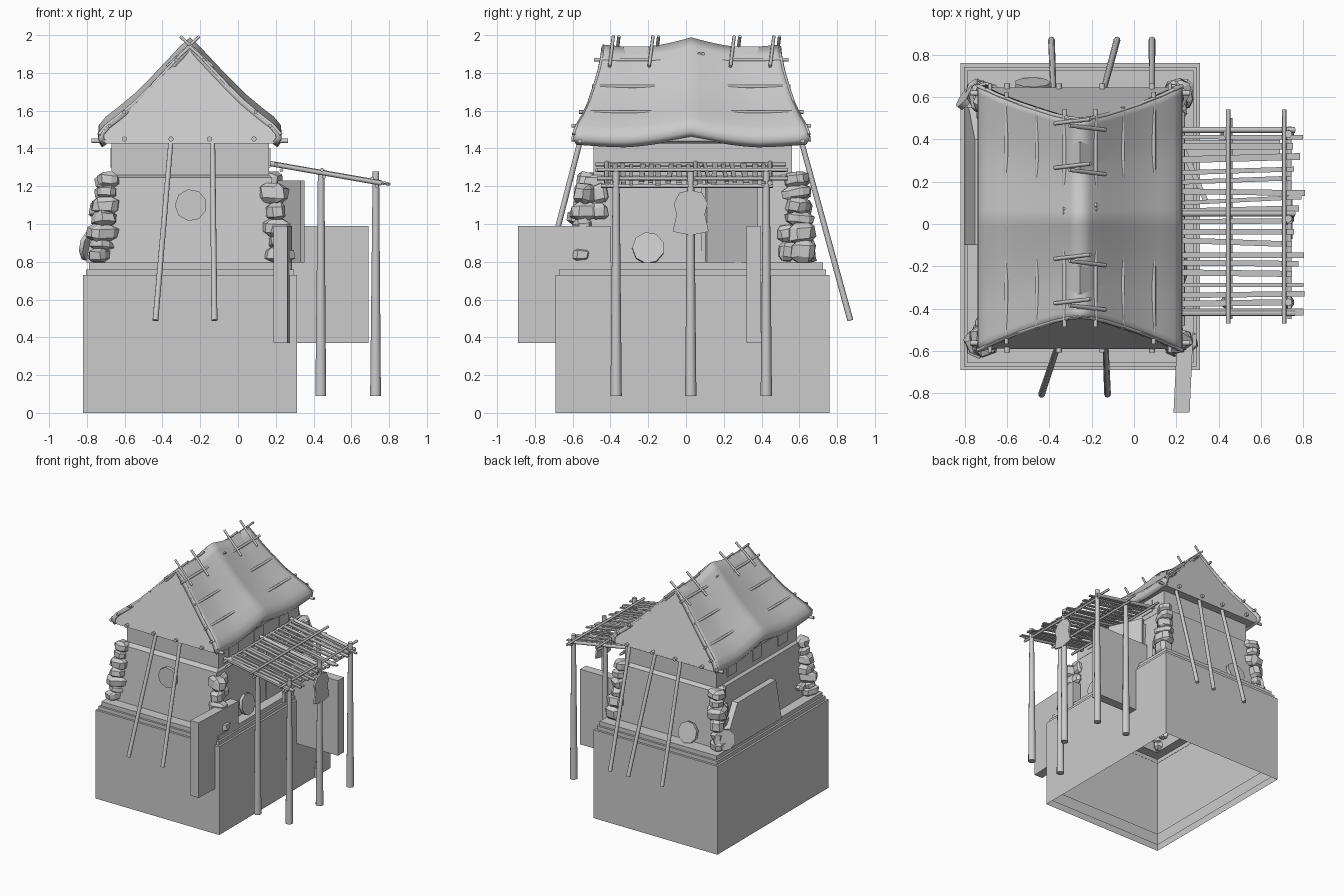
import bpy, bmesh, math, random
from mathutils import Vector, Matrix

if "Cube" in bpy.data.objects:
    bpy.data.objects.remove(bpy.data.objects["Cube"])
random.seed(7)
CX, CY = -0.255, 0.028          # house centre


def mesh(name, verts, faces, smooth=False):
    me = bpy.data.meshes.new(name)
    me.from_pydata([tuple(v) for v in verts], [], faces)
    bm = bmesh.new()
    bm.from_mesh(me)
    bmesh.ops.recalc_face_normals(bm, faces=bm.faces)
    bm.to_mesh(me)
    bm.free()
    for p in me.polygons:
        p.use_smooth = smooth
    ob = bpy.data.objects.new(name, me)
    bpy.context.collection.objects.link(ob)
    return ob


def loft(name, rings, caps=(True, True)):
    n = len(rings[0])
    v = [p for r in rings for p in r]
    f = [(k*n+i, k*n+(i+1) % n, (k+1)*n+(i+1) % n, (k+1)*n+i)
         for k in range(len(rings)-1) for i in range(n)]
    if caps[0]:
        f.append(tuple(range(n)))
    if caps[1]:
        f.append(tuple(range(len(v)-n, len(v))))
    return mesh(name, v, f)


def rect(x0, x1, y0, y1, z):
    return [(x0, y0, z), (x1, y0, z), (x1, y1, z), (x0, y1, z)]


def box(name, x0, x1, y0, y1, z0, z1):
    return loft(name, [rect(x0, x1, y0, y1, z0), rect(x0, x1, y0, y1, z1)])


def rod(name, a, b, r1, r2=None, n=8):
    a, b = Vector(a), Vector(b)
    q = (b-a).to_track_quat('Z', 'Y')
    r2 = r1 if r2 is None else r2
    ring = lambda c, r: [c + q @ Vector((r*math.cos(t), r*math.sin(t), 0))
                         for t in (2*math.pi*i/n for i in range(n))]
    ob = loft(name, [ring(a, r1), ring(b, r2)])
    caps = [set(p.vertices) for p in ob.data.polygons if len(p.vertices) > 4]
    for p in ob.data.polygons:
        p.use_smooth = len(p.vertices) == 4
    for e in ob.data.edges:
        e.use_edge_sharp = any(set(e.vertices) <= c for c in caps)
    return ob


def stone(name, c, s):
    bm = bmesh.new()
    bmesh.ops.create_cube(bm, size=1)
    bmesh.ops.bevel(bm, geom=bm.edges[:], offset=0.24, segments=1, affect='EDGES')
    m = Matrix.Translation(c) @ Matrix.Rotation(random.uniform(-.5, .5), 4, 'Z') \
        @ Matrix.Rotation(random.uniform(-.2, .2), 4, 'X') @ Matrix.Diagonal((*s, 1))
    for v in bm.verts:
        v.co = m @ (v.co + Vector([random.uniform(-.06, .06) for _ in range(3)]))
    me = bpy.data.meshes.new(name)
    bm.to_mesh(me)
    bm.free()
    bpy.context.collection.objects.link(bpy.data.objects.new(name, me))


# stepped plinth: nested open-bottomed shells
STEPS = [(0, 0, .73), (.016, .04, .76), (.031, .12, .795)]
for d, z0, z1 in STEPS:
    r = (-.82+d, .312-d, -.69+d*1.1, .76-d*1.1)
    loft("plinth_step", [rect(*r, z0), rect(*r, z1),
                         rect(r[0]+.017, r[1]-.017, r[2]+.018, r[3]-.018, z1)], (False, False))
loft("plinth_top", [rect(-.79, .28, -.655, .725, .795), rect(-.71, .2, -.57, .62, .795)], (False, False))
# battered lower wall and upper wall
loft("walls", [rect(-.71, .2, -.57, .62, .79), rect(-.69, .18, -.535, .595, 1.245),
               rect(-.67, .165, -.49, .56, 1.26), rect(-.67, .165, -.49, .56, 1.44)], (False, True))
# small shutters on the upper wall
for x in (-.67, .165):
    for y in (-.3, .03, .36):
        box("shutter", x-.006, x+.006, y-.06, y+.06, 1.3, 1.4)

# roof shell: half profile (half width, z, half length)
PROF = [(0, 1.95, .47), (.05, 1.905, .475), (.12, 1.83, .49), (.2, 1.745, .515), (.29, 1.655, .545),
        (.38, 1.58, .58), (.445, 1.53, .61), (.482, 1.485, .628), (.485, 1.45, .625), (.465, 1.42, .61)]
full = [(-w, z, l) for w, z, l in reversed(PROF)] + PROF[1:]
NY = 28


def roof_z(v):
    return .038*max(0, 1-abs(v)/.6)**1.3 - .015*math.sin(math.pi*min(1, abs(v)))


rv, rf = [], []
for j in range(NY+1):
    v = -1 + 2*j/NY
    for w, z, l in full:
        rv.append((CX+w, CY+v*l, z+roof_z(v)))
m = len(full)
for j in range(NY):
    for i in range(m-1):
        rf.append((j*m+i, j*m+i+1, (j+1)*m+i+1, (j+1)*m+i))
roof = mesh("thatch_roof", rv, rf, True)
if sum(p.normal.z for p in roof.data.polygons) < 0:
    roof.data.flip_normals()
so = roof.modifiers.new("thickness", 'SOLIDIFY')
so.thickness, so.offset = .03, -1

# sloping gable block under the roof, closed by a soffit
inner = [(w*.97, z-.01 if z > 1.44 else 1.425, l-.008) for w, z, l in full]
loft("gables", [[(CX+w, CY+s*l, z) for w, z, l in inner] for s in (-1, 1)])
for s in (-1, 1):
    for k in (-1, 1):
        # thin barge pole along the gable edge, stubs at the eave corners
        pts = [(CX+k*w, CY+s*(l-.004), z-.012) for w, z, l in PROF[:8]]
        for a, b in zip(pts, pts[1:]):
            rod("barge_pole", a, b, .01, n=6)
        rod("eave_stub", (CX+k*.4, CY+s*.59, 1.44), (CX+k*.52, CY+s*.59, 1.44), .012)
    for x in (-.6, -.355, -.15, .085):
        rod("log_end", (x, CY+s*.55, 1.45), (x, CY+s*.635, 1.45), .014)

# purlins lying mostly buried in the roof surface
for k in (-1, 1):
    for w, z, l in ((.073, 1.87, .515), (.203, 1.728, .525), (.348, 1.593, .595), (.425, 1.52, .635)):
        rod("purlin", (CX+k*w, CY-l, z), (CX+k*w, CY+l, z), .01)
# crossed sticks at the ridge, mostly sunk in the thatch
for y in (-.38, -.17, .26, .47):
    for k in (-1, 1):
        rod("ridge_stick", (CX-k*.12, y+k*.015-.01, 1.835), (CX+k*.05, y+k*.015+.01, 1.993), .009, n=6)
for y in (.05, .07):
    rod("ridge_peg", (CX-.08, y, 1.9), (CX+.08, y+.02, 1.9), .01, n=6)

# poles leaning against the gables
for x0, x1, s in ((-.355, -.437, -1), (-.135, -.125, -1), (.085, .085, 1), (-.15, -.08, 1), (-.38, -.39, 1)):
    yt, yb = (-.56, -.805) if s < 0 else (.61, .87)
    rod("leaning_pole", (x1, yb, .49), (x0, yt, 1.44), .016, .014)

# stacked corner stones
for sx in (-1, 1):
    for sy in (-1, 1):
        z = .8
        while z < 1.2:
            h = random.uniform(.05, .11)
            t = (z-.8)/.45
            c = (CX+sx*(.475-.05*t), CY+sy*(.59-.04*t), z+h/2)
            stone("corner_stone", c, (random.uniform(.09, .15), random.uniform(.09, .15), h*1.05))
            if random.random() < .4:
                stone("corner_stone", (c[0]-sx*.01, c[1]-sy*.08, c[2]), (.07, .09, h*.9))
            z += h*.94

# round shields: on the front wall, beside the door, and leaning at the back
for a, b in (((-.25, -.565, 1.1), (-.25, -.54, 1.1)), ((.235, -.2, .875), (.21, -.2, .87)),
             ((-.48, .67, .885), (-.48, .645, .878)), ((-.79, .62, .885), (-.77, .605, .88))):
    rod("round_shield", a, b, .085, n=9)
# hanging hide on the middle porch post
hide = [(0, 1.18), (.06, 1.165), (.09, 1.11), (.075, 1.05), (.095, .96), (.05, .95), (0, .94)]
hide = hide + [(-y, z) for y, z in hide[-2:0:-1]]
loft("hanging_hide", [[(x, .025+y, z) for y, z in hide] for x in (.735, .75)])

# slab leaning on the left wall
slab = [(.55, .795), (.55, .93), (.4, 1.1), (-.1, 1.1), (-.1, .795)]
loft("leaning_slab", [[(-.805+d+(z-.79)*.17, y, z) for y, z in slab] for d in (0, .05)])
# porch doorway and open door leaf
box("doorway", .17, .205, .08, .36, .795, 1.2)
loft("door_leaf", [[(.21, .37, z), (.33, .1, z), (.352, .11, z), (.235, .38, z)] for z in (.795, 1.23)])
# slabs at the front and under the porch
loft("front_slab", [[(.187, -.89, z), (.263, -.89, z), (.285, -.4, z), (.21, -.4, z)] for z in (.37, .99)])
box("porch_slab", .2, .69, .32, .397, .37, .99)

# porch frame
zr = lambda x: 1.315-(x-.2)*.175
for x, ys in ((.44, (-.37, .425)), (.73, (-.37, .025, .425))):
    for y in ys:
        top = zr(x)+(.015 if x < .5 else .055)
        rod("porch_post", (x-.002, y, .09), (x, y, top), .03, .018, 10)
for x, y0, y1, d in ((.2, -.48, .53, .0), (.23, -.48, .53, -.025), (.445, -.47, .54, .015),
                     (.455, -.45, .5, -.02), (.71, -.47, .54, .015), (.735, -.45, .46, -.02)):
    rod("porch_beam", (x, y0, zr(x)+d), (x, y1, zr(x)+d), .01)
for y in (-.42, .05, .445):
    rod("porch_rafter", (.17, y, zr(.17)), (.76, y, zr(.76)), .014)
# porch roof slats
for i in range(18):
    y = -.43+i*.049
    y0, y1 = y+random.uniform(-.015, .015), y+random.uniform(-.018, .018)
    x1, w = random.uniform(.74, .81), random.uniform(.009, .017)
    dz = random.uniform(-.004, .006)
    loft("porch_slat", [[(x, yy-w, zr(x)+dz-.005), (x, yy+w, zr(x)+dz-.005),
                         (x, yy+w, zr(x)+dz+.005), (x, yy-w, zr(x)+dz+.005)]
                        for x, yy in ((.19, y0), (x1, y1))])
